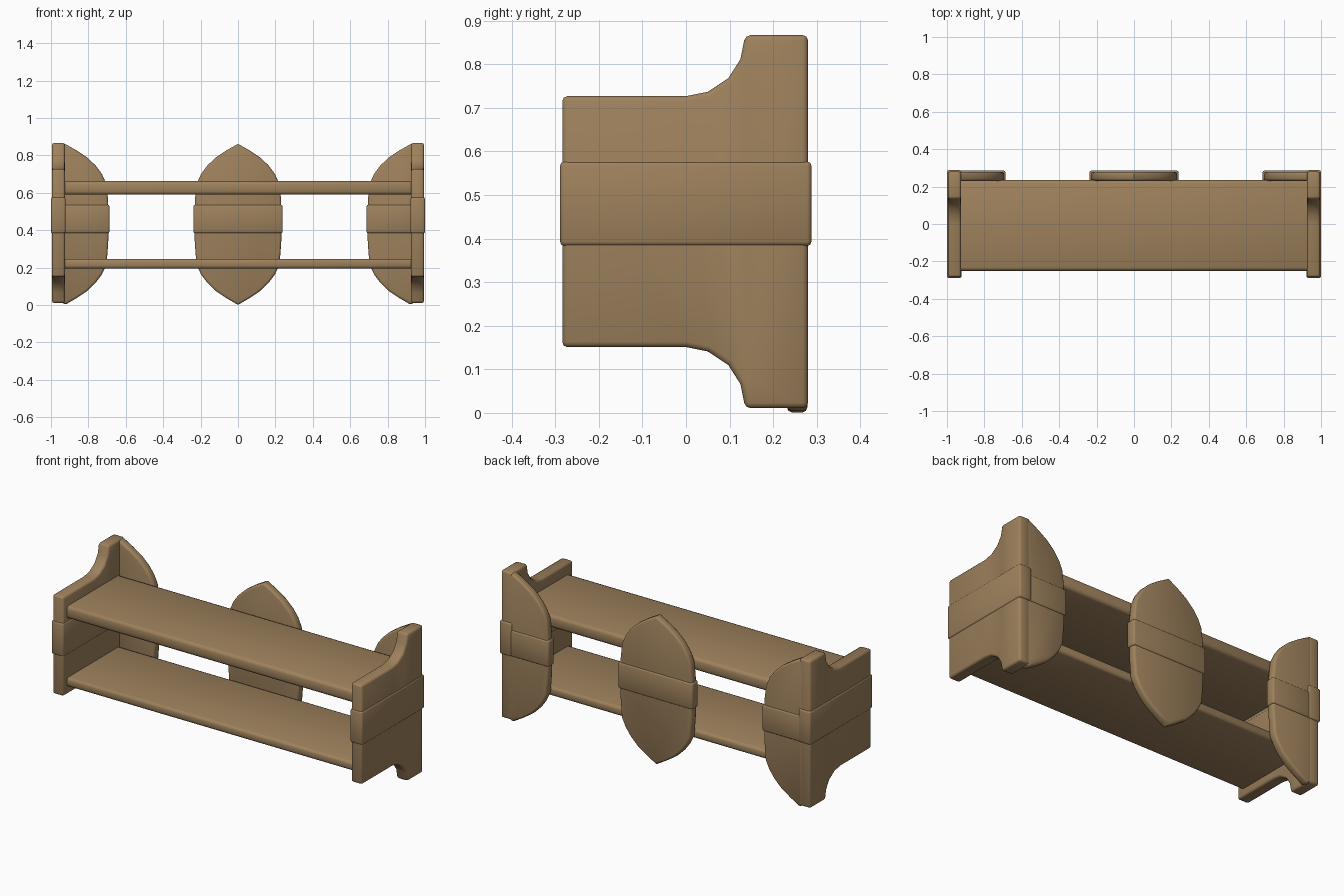
import bpy, bmesh, math
from mathutils import Vector

if "Cube" in bpy.data.objects:
    bpy.data.objects.remove(bpy.data.objects["Cube"])

wood = bpy.data.materials.new("tan wood")
wood.diffuse_color = (0.34, 0.22, 0.108, 1)
wood.use_nodes = True
wood.node_tree.nodes["Principled BSDF"].inputs["Base Color"].default_value = wood.diffuse_color


def prism(name, pts, axis, a, b, bevel=0.012, limit=65):
    """Extrude a 2D profile along x (pts = y,z) or y (pts = x,z), then round its hard edges."""
    bm = bmesh.new()
    def co(p, d):
        return Vector((d, p[0], p[1])) if axis == 'x' else Vector((p[0], d, p[1]))
    lo = [bm.verts.new(co(p, a)) for p in pts]
    hi = [bm.verts.new(co(p, b)) for p in pts]
    n = len(pts)
    bm.faces.new(lo)
    bm.faces.new(hi[::-1])
    for i in range(n):
        j = (i + 1) % n
        bm.faces.new((lo[j], lo[i], hi[i], hi[j]))
    bmesh.ops.recalc_face_normals(bm, faces=bm.faces)
    bm.normal_update()
    hard = [e for e in bm.edges if e.calc_face_angle(0) > math.radians(limit)]
    bmesh.ops.bevel(bm, geom=hard, offset=bevel, segments=2, profile=0.5,
                    affect='EDGES', clamp_overlap=True)
    bmesh.ops.recalc_face_normals(bm, faces=bm.faces)
    for f in bm.faces:
        f.smooth = True
    me = bpy.data.meshes.new(name)
    bm.to_mesh(me)
    bm.free()
    me.set_sharp_from_angle(angle=math.radians(50))
    me.materials.append(wood)
    ob = bpy.data.objects.new(name, me)
    bpy.context.collection.objects.link(ob)
    return ob


def rect(u0, u1, v0, v1):
    return [(u0, v0), (u1, v0), (u1, v1), (u0, v1)]


# end panel outline (y, z): scooped steps at top and bottom
scoop = [(0.0, 0.727), (0.05, 0.737), (0.097, 0.768), (0.125, 0.812), (0.136, 0.867)]
top = [(-0.284, 0.727)] + scoop + [(0.28, 0.867)]
panel = top + [(y, 0.878 - z) for y, z in reversed(top)]

# half outline of the pointed back plates (distance from centre, z)
half = [(0.0, 0.862), (0.06, 0.828), (0.12, 0.788), (0.165, 0.745), (0.198, 0.70),
        (0.22, 0.65), (0.23, 0.57), (0.234, 0.46), (0.231, 0.33), (0.222, 0.215),
        (0.198, 0.165), (0.165, 0.12), (0.12, 0.076), (0.06, 0.036), (0.0, 0.001)]

for s, side in ((-1, "left"), (1, "right")):
    # end panel and its raised band
    prism(side + "_end_panel", panel, 'x', s * 0.925, s * 0.995)
    prism(side + "_end_band", rect(-0.289, 0.288, 0.383, 0.577), 'x',
          s * 0.922, s * 1.0, 0.01)
    # half plate in the back corner, tucked into the panel
    corner = [(s * (0.925 - d), z) for d, z in half]
    corner += [(s * 0.955, 0.025), (s * 0.955, 0.845)]
    prism(side + "_back_plate", corner, 'y', 0.231, 0.279)
    prism(side + "_back_plate_band", rect(*sorted((s * 0.687, s * 0.955)), 0.384, 0.537),
          'y', 0.227, 0.285, 0.01)

# centre back plate and band
prism("centre_back_plate", half + [(-d, z) for d, z in half[-2:0:-1]], 'y', 0.231, 0.279)
prism("centre_back_plate_band", rect(-0.239, 0.239, 0.384, 0.537), 'y', 0.227, 0.285, 0.01)

# shelves
prism("upper_shelf", rect(-0.25, 0.235, 0.59, 0.663), 'x', -0.95, 0.95, 0.018)
prism("lower_shelf", rect(-0.25, 0.235, 0.195, 0.247), 'x', -0.95, 0.95, 0.015)
